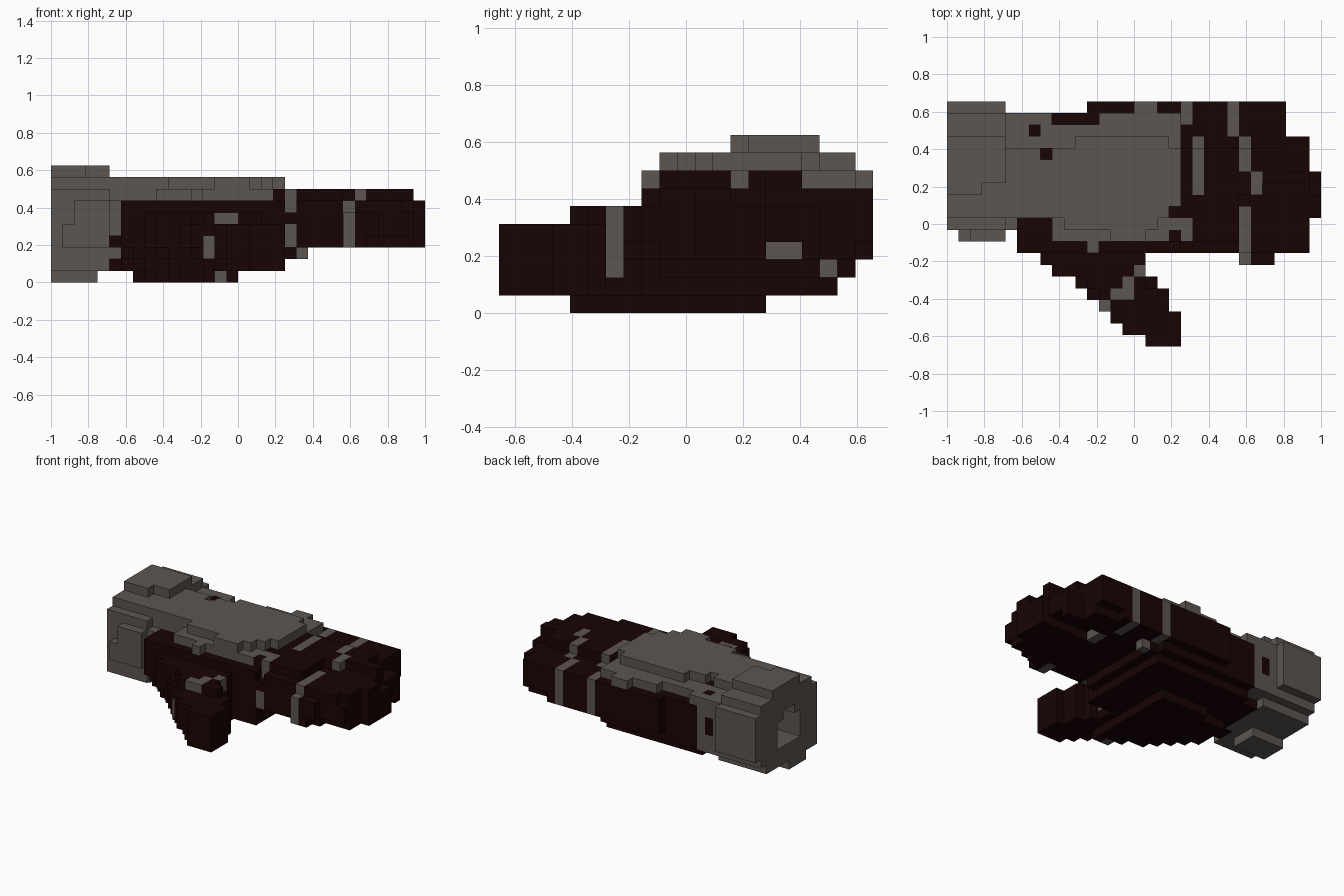
import bpy, bmesh

if "Cube" in bpy.data.objects:
    bpy.data.objects.remove(bpy.data.objects["Cube"], do_unlink=True)

S = 0.0625                      # block size
NX, NY = 32, 21                 # blocks along x and y
cells = {}                      # (i, j, k) -> part name


def material(name, rgb):
    m = bpy.data.materials.new(name)
    m.use_nodes = True
    col = (*rgb, 1.0)
    m.diffuse_color = col
    bsdf = m.node_tree.nodes["Principled BSDF"]
    bsdf.inputs["Base Color"].default_value = col
    bsdf.inputs["Roughness"].default_value = 0.9
    return m


grey = material("warm grey", (0.107, 0.092, 0.081))
dark = material("dark maroon", (0.0092, 0.0011, 0.0010))


def span(x, y, z):
    return [(i, j, k) for i in range(*x) for j in range(*y) for k in range(*z)]


def fill(part, x, y, z):
    for c in span(x, y, z):
        cells[c] = part


def carve(x, y, z):
    for c in span(x, y, z):
        cells.pop(c, None)


def paint(part, x, y, z):
    for c in span(x, y, z):
        if c in cells:
            cells[c] = part


# Palm pad with a diagonal edge toward the thumb
for i, j in ((7, 10), (8, 9), (9, 8), (10, 7), (11, 6)):
    fill("palm", (i, 16), (j, 14), (0, 1))
fill("palm", (10, 16), (14, 15), (0, 1))

# Hand body, wider toward the knuckles
fill("palm", (6, 18), (10, 18), (1, 2))
fill("palm", (7, 20), (9, 18), (1, 2))
fill("palm", (8, 20), (8, 19), (1, 2))
fill("palm", (7, 20), (8, 20), (2, 3))
fill("palm", (6, 20), (9, 20), (2, 3))
fill("palm", (6, 20), (8, 20), (3, 7))
fill("palm", (12, 20), (20, 21), (3, 7))
fill("palm", (20, 21), (9, 19), (2, 3))
fill("palm", (21, 22), (18, 19), (2, 3))

# Armoured back of the hand
fill("hand_back", (5, 9), (11, 20), (7, 8))
fill("hand_back", (9, 14), (9, 19), (7, 8))
fill("hand_back", (13, 20), (9, 20), (7, 8))
fill("hand_back", (5, 20), (11, 17), (8, 9))
fill("hand_back", (11, 19), (17, 18), (8, 9))
fill("hand_back", (10, 18), (10, 11), (8, 9))
fill("hand_back", (14, 17), (9, 10), (8, 9))
fill("hand_back", (12, 13), (8, 9), (7, 8))
fill("hand_back", (16, 18), (20, 21), (7, 8))
paint("palm", (19, 20), (9, 10), (7, 8))

# Dark pits in the armour
for i, j in ((7, 18), (8, 16), (19, 11)):
    carve((i, i + 1), (j, j + 1), (8, 9))
    paint("palm", (i, i + 1), (j, j + 1), (7, 8))

# Cuff: rounded block ring with a side panel and a socket in its end
CUFF = [(12, 15), (10, 19), (10, 20), (10, 21), (10, 21),
        (10, 21), (10, 21), (10, 21), (11, 20), (13, 18)]
for k, rows in enumerate(CUFF):
    fill("cuff", (0, 4 if k == 0 else 5), rows, (k, k + 1))
carve((3, 5), (13, 14), (9, 10))
fill("cuff", (1, 5), (9, 10), (3, 5))
fill("cuff", (2, 5), (9, 10), (5, 7))
carve((0, 3), (13, 17), (3, 6))
carve((0, 3), (14, 16), (6, 7))

# Wrist joining cuff and hand
fill("wrist", (5, 6), (10, 20), (2, 7))
fill("wrist", (5, 6), (11, 19), (1, 2))
paint("wrist", (6, 8), (18, 20), (2, 7))
paint("palm", (6, 7), (18, 20), (4, 6))
paint("palm", (5, 6), (10, 13), (3, 4))
paint("palm", (5, 6), (11, 13), (1, 2))

# Thumb: diagonal steps, (first, last) block along x for each row in y,
# with the underside sloping up toward the wrist
THUMB = [(17, 20), (15, 20), (14, 20), (13, 19), (12, 19), (11, 18), (9, 17), (8, 17)]
for j, (x0, x1) in enumerate(THUMB):
    slope = 3 if j >= 4 else 2 if j else 1
    for k in range(1, 5):
        fill("thumb", (x0 + max(0, slope - k), x1), (j, j + 1), (k, k + 1))
    if j >= 4:
        fill("thumb", (x0 + (j < 6), x1 - (j < 6)), (j, j + 1), (5, 6))
    if j in (4, 5):
        fill("thumb", (14 - (j - 4), 16), (j, j + 1), (0, 1))
carve((13, 14), (3, 4), (4, 5))

# Thumb band
paint("thumb_band", (13, 14), (3, 4), (2, 4))
paint("thumb_band", (14, 15), (4, 5), (0, 2))
paint("thumb_band", (14, 16), (4, 5), (5, 6))
paint("thumb_band", (15, 16), (5, 6), (5, 6))
paint("thumb_band", (16, 17), (6, 7), (2, 6))

# Fingers: (name, y range, tip, top)
FINGERS = [("little_finger", (18, 21), 29, 7), ("ring_finger", (15, 18), 31, 7),
           ("middle_finger", (11, 15), 32, 7), ("index_finger", (8, 11), 31, 7)]
for name, ys, tip, top in FINGERS:
    fill(name, (20, tip), ys, (3, top))
fill("ring_finger", (20, 29), (15, 17), (7, 8))
fill("middle_finger", (20, 25), (11, 13), (7, 8))
fill("middle_finger", (20, 27), (13, 14), (7, 8))
fill("middle_finger", (20, 31), (14, 15), (7, 8))
fill("index_finger", (20, 25), (9, 11), (7, 8))
fill("index_finger", (25, 28), (7, 8), (3, 6))

# Grooves between the fingers and rounded finger edges
carve((26, 32), (15, 17), (3, 4))
carve((26, 32), (20, 21), (3, 4))
carve((28, 32), (8, 9), (3, 4))
carve((27, 28), (7, 8), (3, 4))
carve((20, 21), (8, 9), (6, 7))
carve((30, 31), (8, 9), (6, 7))
carve((29, 31), (15, 18), (6, 7))
carve((31, 32), (13, 15), (6, 7))

# Finger straps, stepping across the knuckles: (x, y range, z range)
STRAPS = [(20, (19, 21), (3, 8)), (21, (13, 18), (6, 8)), (20, (9, 11), (6, 8)),
          (20, (8, 9), (3, 5)), (21, (18, 19), (2, 3)),
          (24, (18, 21), (3, 8)), (25, (15, 18), (6, 8)), (26, (13, 15), (7, 8)),
          (25, (7, 12), (6, 7)), (25, (7, 9), (3, 7)), (25, (15, 17), (3, 4))]
for i, ys, zs in STRAPS:
    paint("finger_straps", (i, i + 1), ys, zs)

# Outer faces of the blocks, one object per part
FACES = {(1, 0, 0): ((1, 0, 0), (1, 1, 0), (1, 1, 1), (1, 0, 1)),
         (-1, 0, 0): ((0, 0, 0), (0, 0, 1), (0, 1, 1), (0, 1, 0)),
         (0, 1, 0): ((0, 1, 0), (0, 1, 1), (1, 1, 1), (1, 1, 0)),
         (0, -1, 0): ((0, 0, 0), (1, 0, 0), (1, 0, 1), (0, 0, 1)),
         (0, 0, 1): ((0, 0, 1), (1, 0, 1), (1, 1, 1), (0, 1, 1)),
         (0, 0, -1): ((0, 0, 0), (0, 1, 0), (1, 1, 0), (1, 0, 0))}
GREY_PARTS = {"cuff", "wrist", "hand_back", "thumb_band", "finger_straps"}

for part in sorted(set(cells.values())):
    bm = bmesh.new()
    corners = {}

    def corner(p):
        if p not in corners:
            corners[p] = bm.verts.new(((p[0] - NX / 2) * S, (p[1] - NY / 2) * S, p[2] * S))
        return corners[p]

    for c, owner in cells.items():
        if owner != part:
            continue
        for n, quad in FACES.items():
            if tuple(a + b for a, b in zip(c, n)) not in cells:
                bm.faces.new([corner(tuple(a + b for a, b in zip(c, q))) for q in quad])
    mesh = bpy.data.meshes.new(part)
    bm.to_mesh(mesh)
    bm.free()
    mesh.materials.append(grey if part in GREY_PARTS else dark)
    bpy.context.collection.objects.link(bpy.data.objects.new(part, mesh))
